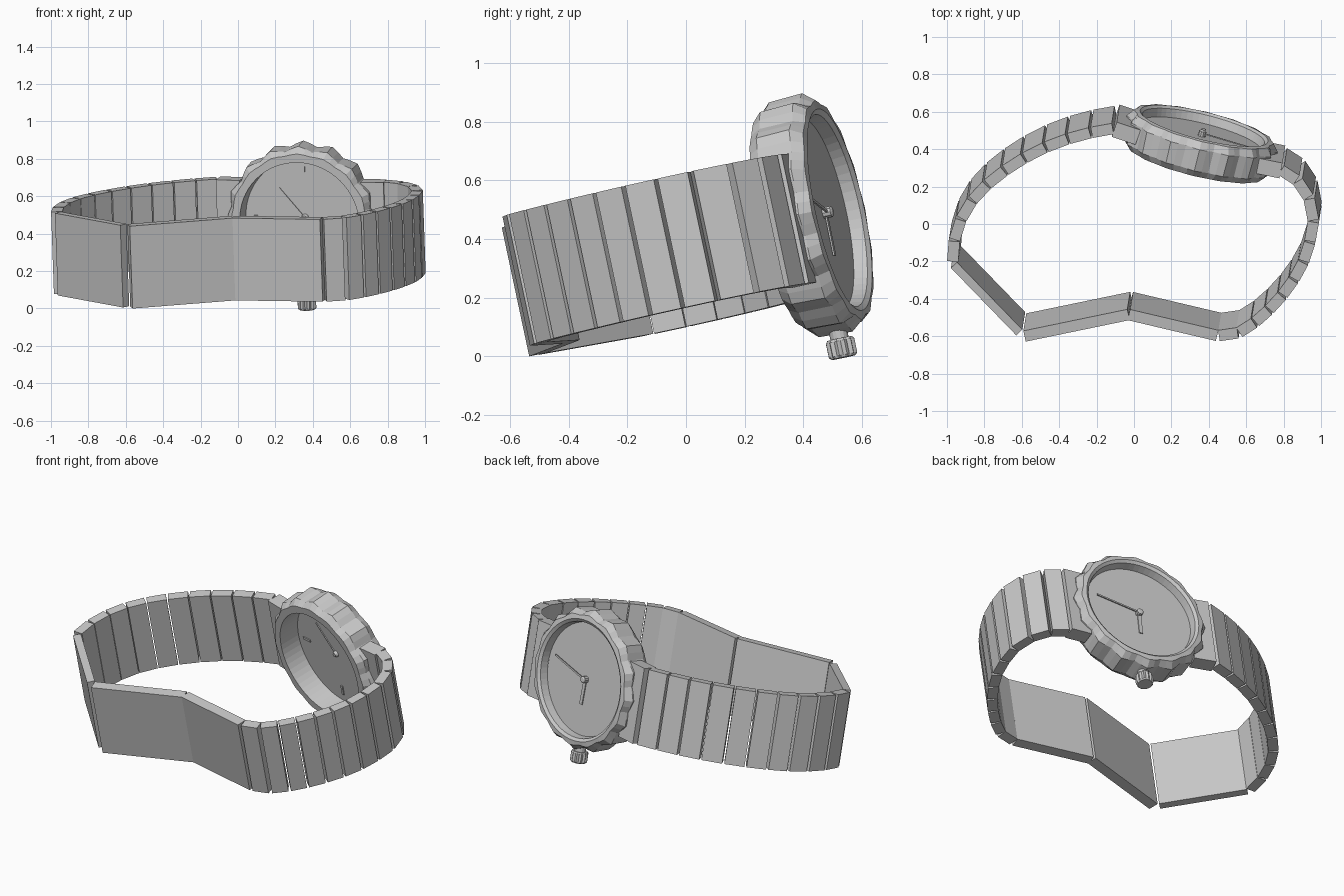
import bpy, bmesh, math
from mathutils import Matrix, Vector, Euler

if "Cube" in bpy.data.objects:
    bpy.data.objects.remove(bpy.data.objects["Cube"], do_unlink=True)

steel = bpy.data.materials.new("steel_grey")
steel.use_nodes = True
GREY = (0.58, 0.58, 0.58, 1)
steel.diffuse_color = GREY
steel.node_tree.nodes["Principled BSDF"].inputs["Base Color"].default_value = GREY

# Band frame: origin on the plane of the band's upper rim, leaning forward
BAND = Matrix.Translation((0, 0, 0.593)) @ Euler((math.radians(12), math.radians(-2), 0)).to_matrix().to_4x4()
WIDTH = 0.45

# Case frame: x across the dial, y towards twelve o'clock, z out of the dial
a = math.radians(14)
centre = BAND.inverted() @ Vector((0.375, 0.525, 0.50))
basis = Matrix(((-math.cos(a), 0, math.sin(a)),
                (math.sin(a), 0, math.cos(a)),
                (0, 1, 0))).to_4x4()
CASE = BAND @ Matrix.Translation(centre) @ basis


def finish(name, bm, frame):
    bmesh.ops.recalc_face_normals(bm, faces=bm.faces)
    me = bpy.data.meshes.new(name)
    bm.to_mesh(me)
    bm.free()
    me.materials.append(steel)
    ob = bpy.data.objects.new(name, me)
    ob.matrix_world = frame
    bpy.context.collection.objects.link(ob)
    return ob


def box(name, centre, size, frame, angle=0.0):
    bm = bmesh.new()
    m = Matrix.Translation(centre) @ Matrix.Rotation(angle, 4, 'Z') @ Matrix.Diagonal((*size, 1))
    bmesh.ops.create_cube(bm, size=1, matrix=m)
    return finish(name, bm, frame)


def link(name, p, q, thick=0.06, gap=0.01):
    """Band plate between two points of the upper rim, seen from above."""
    p, q = (Vector((x, y / 0.978)) for x, y in (p, q))
    d, mid = q - p, (p + q) / 2
    box(name, (mid.x, mid.y, -WIDTH / 2), (d.length - gap, thick, WIDTH), BAND, math.atan2(d.y, d.x))


def lathe(name, profile, count, frame, closed=False):
    """Rings of (depth, radius, scallop height, scallop count)."""
    bm = bmesh.new()
    rings = []
    for z, r, amp, waves in profile:
        ring = []
        for i in range(count):
            t = 2 * math.pi * i / count
            rr = r + amp * math.cos(waves * t)
            ring.append(bm.verts.new((rr * math.cos(t), rr * math.sin(t), z)))
        rings.append(ring)
    pairs = list(zip(rings, rings[1:]))
    if closed:
        pairs.append((rings[-1], rings[0]))
    else:
        bm.faces.new(rings[0])
        bm.faces.new(rings[-1])
    for lo, hi in pairs:
        for i in range(count):
            j = (i + 1) % count
            bm.faces.new((lo[i], lo[j], hi[j], hi[i]))
    return finish(name, bm, frame)


# Band links on both sides of the case
left_path = [(-.105, .51), (-.228, .488), (-.35, .455), (-.47, .41), (-.585, .352), (-.69, .285),
             (-.785, .21), (-.865, .125), (-.925, .025), (-.962, -.088), (-.972, -.205)]
right_path = [(.785, .29), (.875, .232), (.937, .138), (.96, .015), (.94, -.097), (.905, -.203),
              (.852, -.298), (.79, -.382), (.718, -.46), (.642, -.527), (.555, -.582), (.445, -.598)]
for side, path in (("right", left_path), ("left", right_path)):
    for i, (p, q) in enumerate(zip(path, path[1:])):
        link(f"{side}_band_link_{i + 1}", p, q)

# Folding clasp plates
link("clasp_end_plate", (-.965, -.22), (-.618, -.58), 0.045, 0.0)
link("clasp_middle_plate", (-.59, -.60), (-.033, -.485), 0.06, 0.0)
link("clasp_cover_plate", (-.033, -.485), (.442, -.597), 0.06, 0.004)

# Lugs between band and case
link("right_lug", (-.102, .505), (.025, .463), 0.085, 0.0)
link("left_lug", (.788, .285), (.665, .31), 0.085, 0.0)

# Case ring with scalloped bezel, open through the middle
N = 16
lathe("scalloped_case", [
    (-.20, .328, 0, N), (-.20, .372, .004, N), (-.165, .398, .012, N),
    (-.045, .402, .014, N), (-.005, .378, .006, N), (0, .352, 0, N),
    (-.012, .335, 0, N), (-.07, .325, 0, N)], 64, CASE, closed=True)

# Dial, centre pin and hour markers
lathe("dial", [(-.068, .328, 0, 0), (-.058, .328, 0, 0)], 64, CASE)
lathe("centre_pin", [(-.085, .012, 0, 0), (-.068, .02, 0, 0), (-.03, .02, 0, 0), (-.025, .012, 0, 0)], 10, CASE)
for i in range(4):
    t = i * math.pi / 2
    box(f"hour_marker_{i + 1}", (.25 * math.cos(t), .25 * math.sin(t), -.070), (.06, .016, .008), CASE, t)


# Hands
def hand(name, angle, length, width, depth):
    t = math.radians(angle)
    box(name, (length / 2 * math.cos(t), length / 2 * math.sin(t), depth), (length, width, .006), CASE, t)


hand("minute_hand", 166, .27, .010, -.042)
hand("hour_hand", 268, .15, .022, -.050)
hand("second_hand", 50, .21, .003, -.072)

# Crown and stem below the case
down = CASE @ Matrix.Translation((0.0, 0, -.095)) @ Matrix.Rotation(math.pi / 2, 4, 'X')
lathe("crown_stem", [(.36, .032, 0, 0), (.44, .032, 0, 0)], 16, down)
lathe("crown", [(.43, .043, 0, 0), (.438, .047, .004, 12), (.488, .047, .004, 12), (.496, .042, 0, 0)], 48, down)
